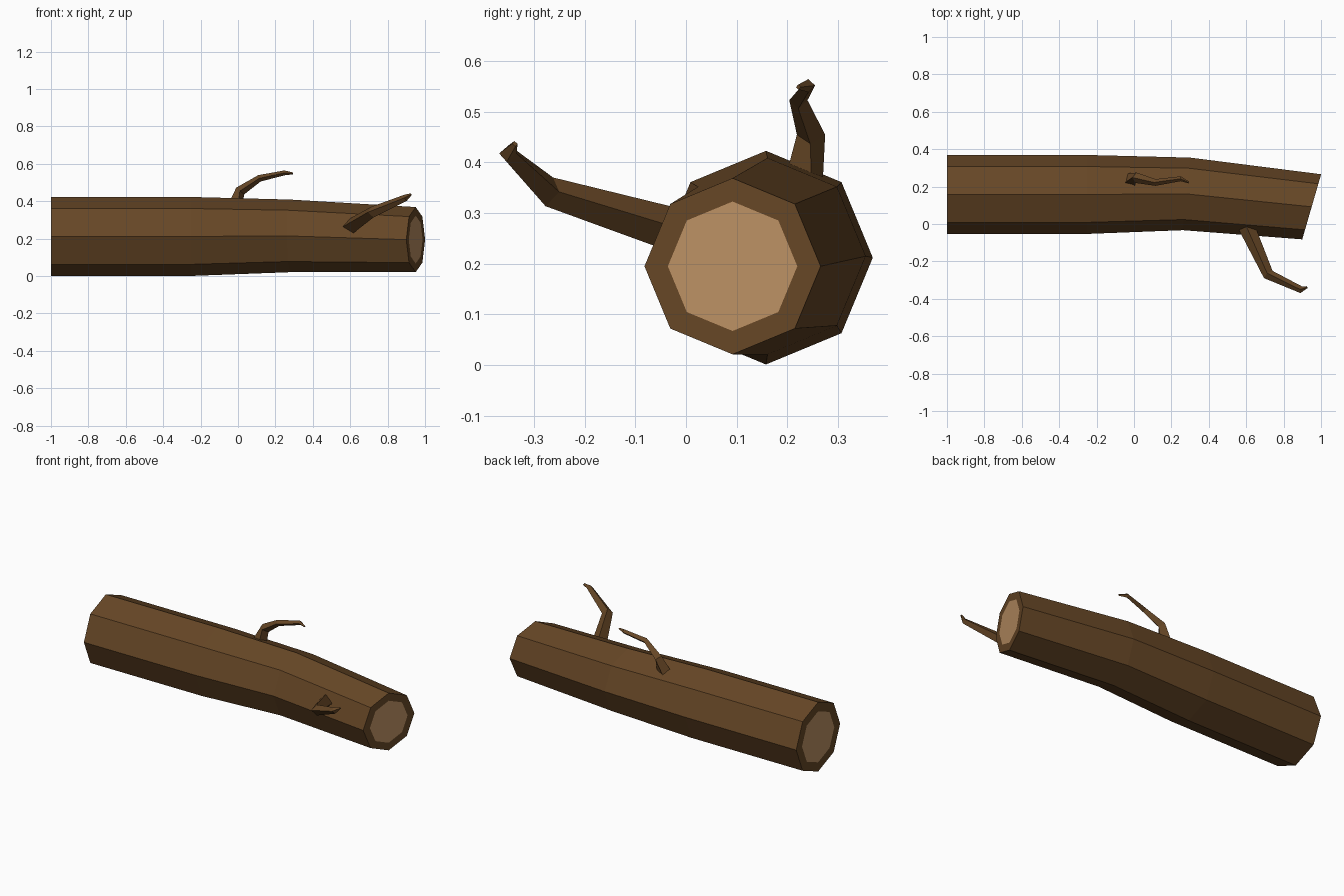
import bpy, bmesh
from math import sin, cos, pi
from mathutils import Vector

cube = bpy.data.objects.get("Cube")
if cube:
    bpy.data.objects.remove(cube, do_unlink=True)


def material(name, color):
    m = bpy.data.materials.new(name)
    m.use_nodes = True
    m.diffuse_color = color
    m.node_tree.nodes["Principled BSDF"].inputs["Base Color"].default_value = color
    return m


bark = material("bark brown", (0.133, 0.062, 0.019, 1))
wood = material("cut wood tan", (0.50, 0.28, 0.125, 1))


def finish(name, bm, mats):
    bmesh.ops.recalc_face_normals(bm, faces=bm.faces)
    mesh = bpy.data.meshes.new(name)
    bm.to_mesh(mesh)
    bm.free()
    for m in mats:
        mesh.materials.append(m)
    obj = bpy.data.objects.new(name, mesh)
    bpy.context.collection.objects.link(obj)
    return obj


def loft(bm, rings):
    """Skin rings of points and close both ends; returns the two end faces."""
    rows = [[bm.verts.new(p) for p in ring] for ring in rings]
    n = len(rows[0])
    for a, b in zip(rows, rows[1:]):
        for i in range(n):
            j = (i + 1) % n
            bm.faces.new((a[i], a[j], b[j], b[i]))
    return [bm.faces.new(rows[0]), bm.faces.new(rows[-1])]


def log_ring(x, y, z, r, slant):
    ring = []
    for i in range(8):
        dy, dz = r * cos(i * pi / 4), r * sin(i * pi / 4)
        ring.append(Vector((x + slant * dy, y + dy, z + dz)))
    return ring


# Trunk: eight-sided, slightly bent, with pale inset cut ends
bm = bmesh.new()
ends = loft(bm, [log_ring(-1, 0.158, 0.212, 0.211, 0),
                 log_ring(-0.25, 0.158, 0.212, 0.211, 0),
                 log_ring(0.28, 0.161, 0.215, 0.194, 0.1),
                 log_ring(0.95, 0.092, 0.195, 0.174, 0.29)])
for cap in ends:
    centre = cap.calc_center_median()
    inner = bmesh.ops.extrude_discrete_faces(bm, faces=[cap])["faces"][0]
    inner.material_index = 1
    for v in inner.verts:
        v.co = centre + (v.co - centre) * 0.735
finish("log_trunk", bm, [bark, wood])


def twig(name, path):
    """Four-sided tapering twig through (point, radius) pairs."""
    pts = [Vector(p) for p, r in path]
    rings = []
    for k, (p, r) in enumerate(path):
        t = pts[min(k + 1, len(pts) - 1)] - pts[max(k - 1, 0)]
        side = t.cross(Vector((0, 0, 1))).normalized()
        up = side.cross(t).normalized()
        rings.append([pts[k] + r * (cos(a) * side + sin(a) * up)
                      for a in (i * pi / 2 for i in range(4))])
    bm = bmesh.new()
    loft(bm, rings)
    finish(name, bm, [bark])


# Broken twigs on the top and the front
twig("top_twig", [((-0.02, 0.232, 0.36), 0.042), ((0.012, 0.247, 0.455), 0.028),
                  ((0.115, 0.222, 0.523), 0.018), ((0.25, 0.242, 0.552), 0.013),
                  ((0.293, 0.222, 0.549), 0.005)])
twig("front_twig", [((0.595, 0.0, 0.26), 0.045), ((0.718, -0.27, 0.342), 0.03),
                    ((0.895, -0.352, 0.418), 0.018), ((0.925, -0.338, 0.437), 0.006)])
